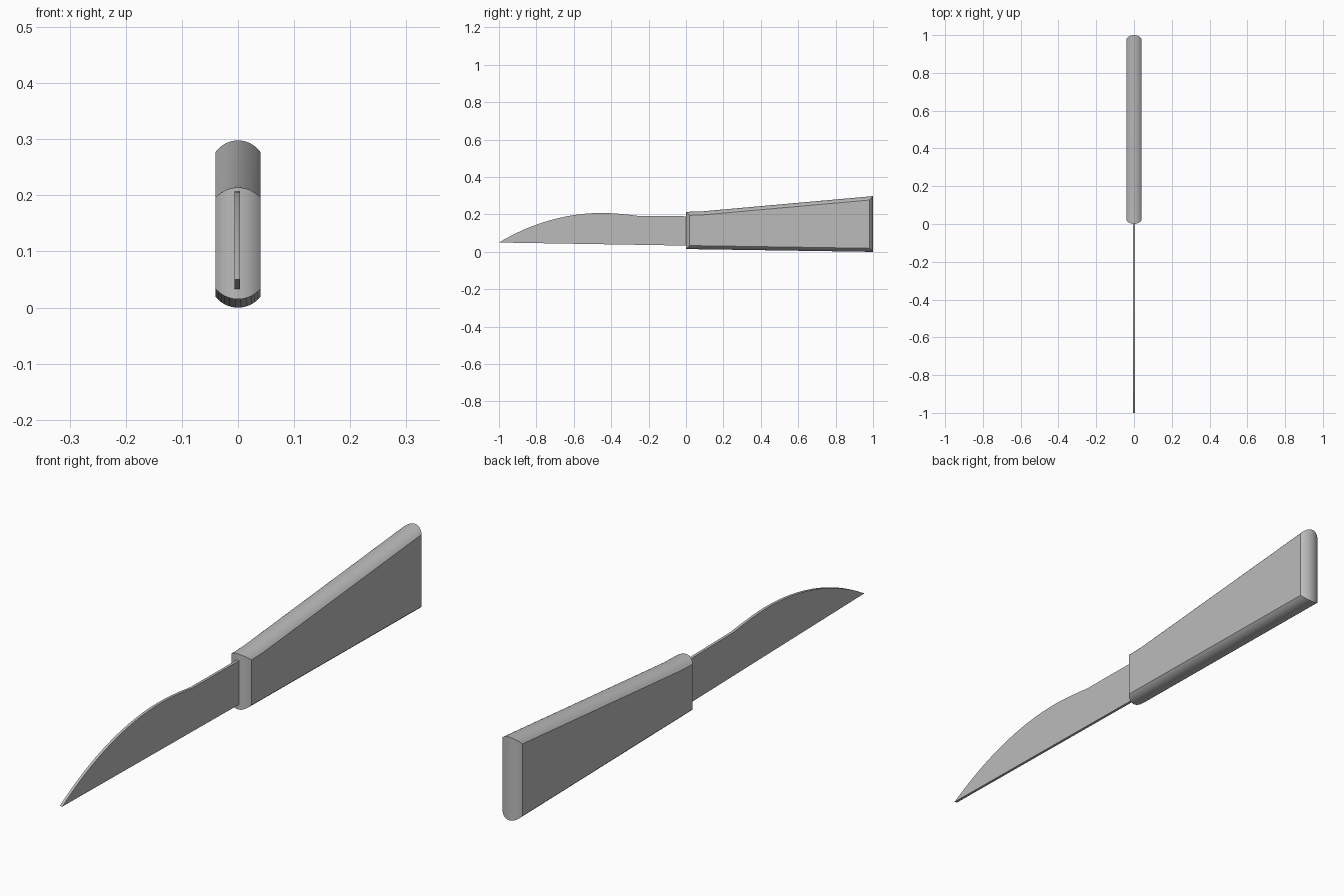
import bpy, bmesh, math
from mathutils import Vector
from mathutils.geometry import interpolate_bezier

cube = bpy.data.objects.get("Cube")
if cube:
    bpy.data.objects.remove(cube, do_unlink=True)

grey = bpy.data.materials.new("plain grey")
grey.use_nodes = True
grey.diffuse_color = (0.5, 0.5, 0.5, 1)
grey.node_tree.nodes["Principled BSDF"].inputs["Base Color"].default_value = (0.5, 0.5, 0.5, 1)


def inset(outline, d):
    """Move every edge of a counter-clockwise (y, z) outline inward by d."""
    result = []
    n = len(outline)
    for i, p in enumerate(outline):
        a = (p - outline[i - 1]).normalized()
        b = (outline[(i + 1) % n] - p).normalized()
        na, nb = Vector((-a.y, a.x)), Vector((-b.y, b.x))
        result.append(p + (na + nb) * d / (1 + na.dot(nb)))
    return result


def loft(name, layers):
    """Skin a stack of (x, outline) layers and close both ends."""
    bm = bmesh.new()
    rings = [[bm.verts.new((x, p.x, p.y)) for p in outline] for x, outline in layers]
    for low, high in zip(rings, rings[1:]):
        for i in range(len(low)):
            bm.faces.new((low[i - 1], low[i], high[i], high[i - 1]))
    bm.faces.new(rings[0])
    bm.faces.new(rings[-1])
    bmesh.ops.recalc_face_normals(bm, faces=bm.faces[:])
    mesh = bpy.data.meshes.new(name)
    bm.to_mesh(mesh)
    bm.free()
    mesh.materials.append(grey)
    obj = bpy.data.objects.new(name, mesh)
    bpy.context.collection.objects.link(obj)
    bpy.ops.object.select_all(action="DESELECT")
    obj.select_set(True)
    bpy.context.view_layer.objects.active = obj
    bpy.ops.object.shade_smooth_by_angle(angle=math.radians(30))
    return obj


# Handle: flared outline with edges rounded across its width
handle_outline = [Vector(p) for p in
                  ((0, 0.015), (1, 0), (1, 0.298), (0.08, 0.216), (0, 0.214))]
half_width, crown, steps = 0.04, 0.019, 16
radius = (half_width ** 2 + crown ** 2) / (2 * crown)
layers = []
for i in range(steps + 1):
    x = half_width * (2 * i / steps - 1)
    layers.append((x, inset(handle_outline, radius - math.sqrt(radius ** 2 - x ** 2))))
loft("handle", layers)


# Blade: thin plate with a curved back and a straight edge
def curve(points, count):
    return [v.xy for v in interpolate_bezier(*[Vector((*p, 0)) for p in points], count)]


tip = curve(((-1, 0.05), (-0.85, 0.14), (-0.66, 0.208), (-0.45, 0.208)), 20)
neck = curve(((-0.45, 0.208), (-0.38, 0.208), (-0.3, 0.198), (-0.26, 0.193)), 8)
blade_outline = tip + neck[1:] + [Vector((0.03, 0.19)), Vector((0.03, 0.033))]
loft("blade", [(-0.006, blade_outline), (0.004, blade_outline)])
